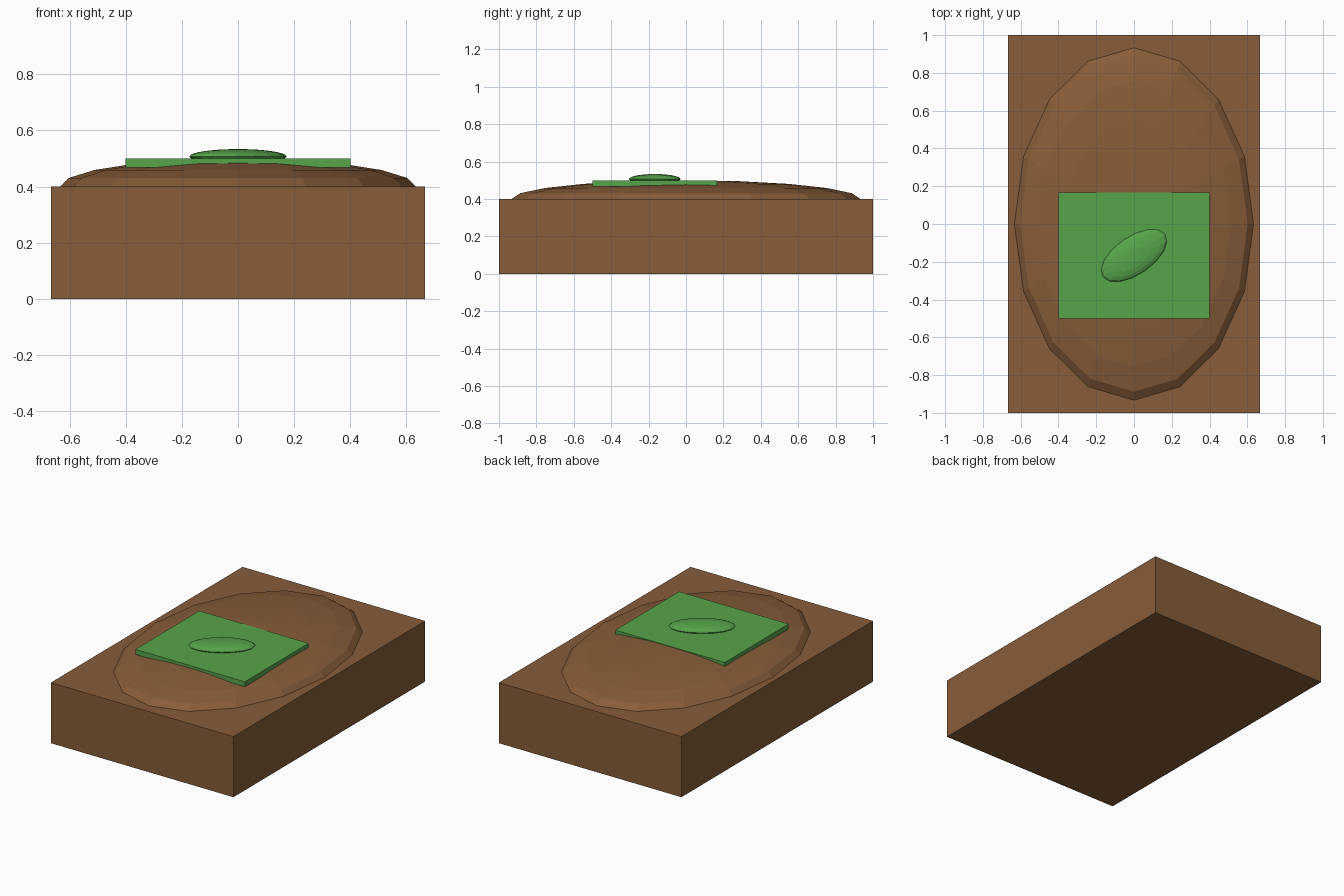
import bpy
import bmesh
import math
from mathutils import Matrix, Vector

if "Cube" in bpy.data.objects:
    bpy.data.objects.remove(bpy.data.objects["Cube"])


def material(name, rgb):
    m = bpy.data.materials.new(name)
    m.diffuse_color = (*rgb, 1.0)
    m.use_nodes = True
    m.node_tree.nodes["Principled BSDF"].inputs["Base Color"].default_value = m.diffuse_color
    return m


def finish(name, bm, mat):
    mesh = bpy.data.meshes.new(name)
    bm.to_mesh(mesh)
    bm.free()
    mesh.materials.append(mat)
    obj = bpy.data.objects.new(name, mesh)
    bpy.context.collection.objects.link(obj)
    return obj


def box(name, low, high, mat):
    low, high = Vector(low), Vector(high)
    bm = bmesh.new()
    bmesh.ops.create_cube(bm, size=1.0, matrix=Matrix.Translation(
        (low + high) / 2) @ Matrix.Diagonal((*(high - low), 1)))
    return finish(name, bm, mat)


def ellipsoid(name, centre, radii, mat, turn=0.0):
    bm = bmesh.new()
    bmesh.ops.create_uvsphere(
        bm, u_segments=16, v_segments=10, radius=1.0,
        matrix=Matrix.Translation(centre) @ Matrix.Rotation(turn, 4, 'Z')
        @ Matrix.Diagonal((*radii, 1)))
    return finish(name, bm, mat)


brown = material("earth brown", (0.246, 0.109, 0.041))
green = material("leaf green", (0.095, 0.376, 0.070))

# Block and the low mound on top of it
box("base_block", (-0.667, -1, 0), (0.667, 1, 0.4), brown)
ellipsoid("mound", (0, 0, 0.4), (0.633, 0.933, 0.1), brown)

# Flat green sheet with a turned leaf on it
box("green_sheet", (-0.4, -0.5, 0.467), (0.4, 0.167, 0.5), green)
ellipsoid("leaf", (0, -0.167, 0.507), (0.2, 0.1, 0.0267), green, math.radians(34.4))
